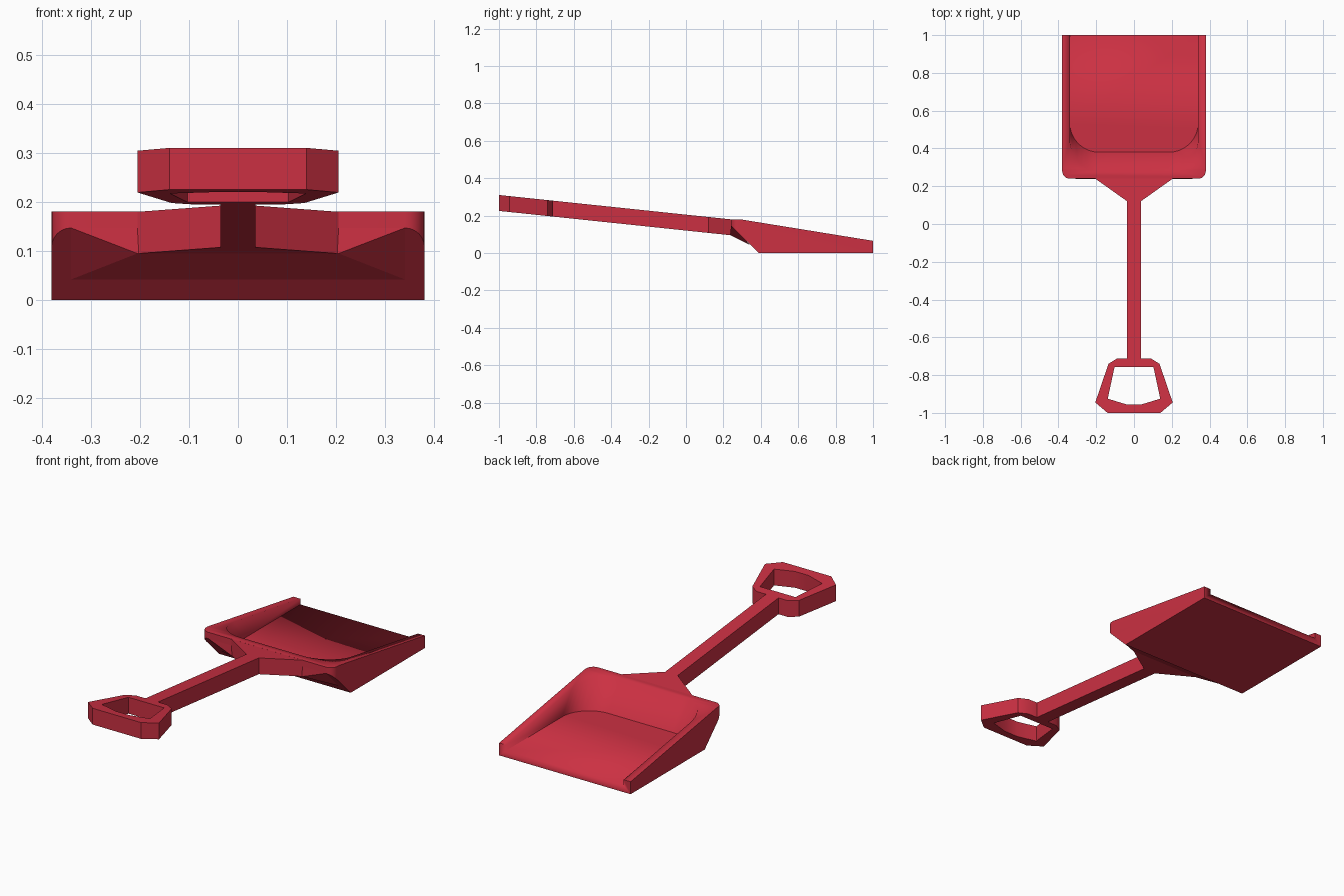
import bpy, bmesh, math
from mathutils import Vector

if "Cube" in bpy.data.objects:
    bpy.data.objects.remove(bpy.data.objects["Cube"])

red = bpy.data.materials.new("red_plastic")
red.diffuse_color = (0.6, 0.03, 0.055, 1)
red.use_nodes = True
red.node_tree.nodes["Principled BSDF"].inputs["Base Color"].default_value = red.diffuse_color


def finish(bm, name, angle=35):
    bmesh.ops.recalc_face_normals(bm, faces=bm.faces)
    mesh = bpy.data.meshes.new(name)
    bm.to_mesh(mesh)
    bm.free()
    mesh.materials.append(red)
    ob = bpy.data.objects.new(name, mesh)
    bpy.context.collection.objects.link(ob)
    bpy.ops.object.select_all(action='DESELECT')
    ob.select_set(True)
    bpy.context.view_layer.objects.active = ob
    bpy.ops.object.shade_smooth_by_angle(angle=math.radians(angle))
    return ob


def prism(outline, low, high):
    """Closed solid between two placements of a plan outline."""
    bm = bmesh.new()
    a = [bm.verts.new(low(x, y)) for x, y in outline]
    b = [bm.verts.new(high(x, y)) for x, y in outline]
    bm.faces.new(a)
    bm.faces.new(b)
    n = len(outline)
    for i in range(n):
        j = (i + 1) % n
        bm.faces.new((a[i], a[j], b[j], b[i]))
    return bm


def tray_outline(half, back, front, r, steps):
    """Rectangle with rounded back corners."""
    right = [(half, front)]
    for i in range(steps + 1):
        t = math.pi / 2 * i / steps
        right.append((half - r + r * math.cos(t), back + r - r * math.sin(t)))
    return right + [(-x, y) for x, y in reversed(right)]


def slice_off(bm, point, normal):
    cut = bmesh.ops.bisect_plane(bm, geom=bm.verts[:] + bm.edges[:] + bm.faces[:],
                                 plane_co=point, plane_no=normal, clear_outer=True)
    edges = [e for e in cut['geom_cut'] if isinstance(e, bmesh.types.BMEdge)]
    bmesh.ops.edgeloop_fill(bm, edges=edges)


# Scoop body: rounded block, sloped rim and chamfered underside at the back
bm = prism(tray_outline(0.38, 0.24, 1.0, 0.04, 6),
           lambda x, y: (x, y, 0), lambda x, y: (x, y, 0.18))
slice_off(bm, Vector((0, 0.29, 0.18)), Vector((0, 0.115, 0.71)))
slice_off(bm, Vector((0, 0.388, 0)), Vector((0, -0.147, -0.148)))
scoop = finish(bm, "scoop")

# Scoop hollow: leaning rounded cutter, open at the front
FLOOR, LEAN = 0.035, -0.69
bm = prism(tray_outline(0.34, 0.38, 1.3, 0.155, 10),
           lambda x, y: (x, y, FLOOR),
           lambda x, y: (x, y + LEAN * 0.3, FLOOR + 0.3))
cutter = finish(bm, "hollow_cutter")
mod = scoop.modifiers.new("hollow", 'BOOLEAN')
mod.operation = 'DIFFERENCE'
mod.solver = 'EXACT'
mod.object = cutter
bpy.context.view_layer.objects.active = scoop
bpy.ops.object.modifier_apply(modifier=mod.name)
bpy.data.objects.remove(cutter)

# Fairing under the back of the scoop where the handle joins
bm = bmesh.new()
for s in (1, -1):
    for x, y, z in ((0.205, 0.238, 0.095), (0.34, 0.345, 0.042), (0.34, 0.24, 0.147)):
        bm.verts.new((s * x, y, z))
bmesh.ops.convex_hull(bm, input=bm.verts)
finish(bm, "neck_fairing", 20)


# Handle parts share one gently sloping slab
def top(x, y):
    return (x, y, 0.31 - 0.105 * (y + 1))


def bottom(x, y):
    return (x, y, 0.225 - 0.105 * (y + 1))


# Shaft, flaring into the neck
half = [(0.036, -0.725), (0.036, 0.12), (0.205, 0.24)]
bm = prism(half + [(-x, y) for x, y in reversed(half)], bottom, top)
finish(bm, "shaft")

# Grip: faceted ring, outer and inner loops joined
outer = [(0.09, -0.712), (0.135, -0.74), (0.205, -0.945), (0.14, -1.0)]
inner = [(0.05, -0.757), (0.103, -0.757), (0.139, -0.925), (0.04, -0.955)]
bm = bmesh.new()
rings = []
for side, place in ((outer, top), (outer, bottom), (inner, bottom), (inner, top)):
    loop = side + [(-x, y) for x, y in reversed(side)]
    rings.append([bm.verts.new(place(x, y)) for x, y in loop])
for k in range(4):
    a, b = rings[k], rings[(k + 1) % 4]
    for i in range(8):
        j = (i + 1) % 8
        bm.faces.new((a[i], a[j], b[j], b[i]))
finish(bm, "grip")
